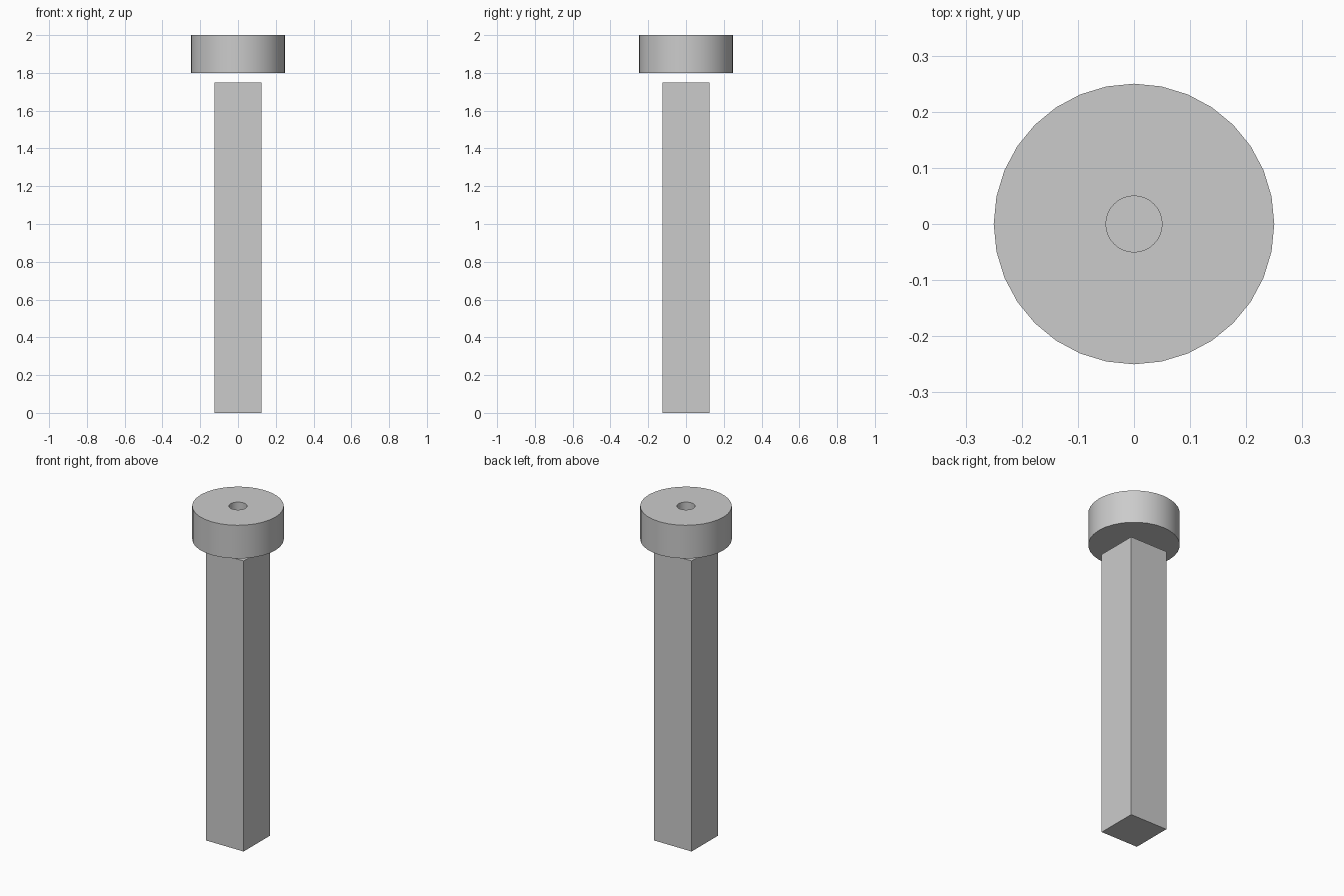
import bpy
import bmesh
import math

old = bpy.data.objects.get("Cube")
if old:
    bpy.data.objects.remove(old, do_unlink=True)

# Single neutral grey
grey = bpy.data.materials.new("light_grey")
grey.use_nodes = True
colour = (0.6, 0.6, 0.6, 1)
grey.diffuse_color = colour
grey.node_tree.nodes["Principled BSDF"].inputs["Base Color"].default_value = colour

# Square post
bpy.ops.mesh.primitive_cube_add(size=1, location=(0, 0, 0.875))
post = bpy.context.object
post.name = "square_post"
post.scale = (0.25, 0.25, 1.75)
bpy.ops.object.transform_apply(location=False, rotation=False, scale=True)
post.data.materials.append(grey)

# Round cap with a central bore, floating just above the post
SIDES = 32
bm = bmesh.new()


def ring(radius, z):
    return [bm.verts.new((radius * math.cos(math.tau * i / SIDES),
                          radius * math.sin(math.tau * i / SIDES), z))
            for i in range(SIDES)]


rings = [ring(0.25, 1.8), ring(0.25, 2), ring(0.05, 2), ring(0.05, 1.8)]
for a, b in zip(rings, rings[1:] + rings[:1]):
    for i in range(SIDES):
        j = (i + 1) % SIDES
        bm.faces.new((a[i], a[j], b[j], b[i]))
bmesh.ops.recalc_face_normals(bm, faces=bm.faces)
mesh = bpy.data.meshes.new("round_cap")
bm.to_mesh(mesh)
bm.free()
mesh.materials.append(grey)
cap = bpy.data.objects.new("round_cap", mesh)
bpy.context.collection.objects.link(cap)

# Smooth the curved walls, keep the rims sharp
bpy.ops.object.select_all(action="DESELECT")
cap.select_set(True)
bpy.context.view_layer.objects.active = cap
bpy.ops.object.shade_smooth_by_angle(angle=math.radians(30))
